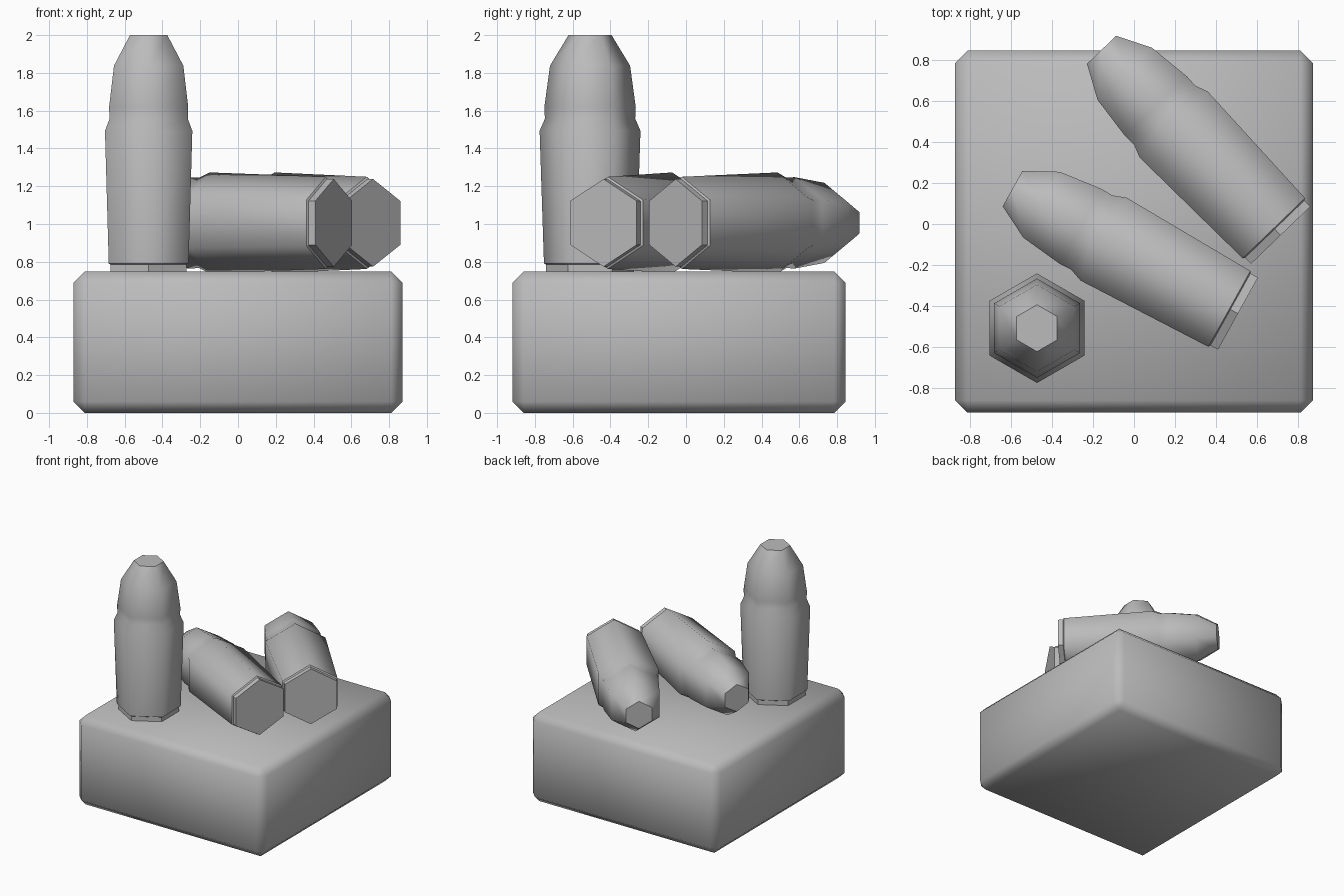
import bpy, bmesh
from math import sin, cos, pi, radians
from mathutils import Matrix, Vector

default = bpy.data.objects.get("Cube")
if default:
    bpy.data.objects.remove(default, do_unlink=True)

grey = bpy.data.materials.new("matte_grey")
grey.use_nodes = True
COLOUR = (0.5, 0.5, 0.5, 1)
grey.diffuse_color = COLOUR
grey.node_tree.nodes["Principled BSDF"].inputs["Base Color"].default_value = COLOUR

SIDES = 6
# (radius, height) from the rim to the blunt tip
PROFILE = [(0.232, 0), (0.232, 0.042), (0.244, 0.048), (0.267, 0.75), (0.239, 0.815),
           (0.242, 0.875), (0.212, 1.095), (0.114, 1.257)]


def add_object(name, bm):
    bmesh.ops.recalc_face_normals(bm, faces=bm.faces)
    mesh = bpy.data.meshes.new(name)
    bm.to_mesh(mesh)
    bm.free()
    mesh.materials.append(grey)
    obj = bpy.data.objects.new(name, mesh)
    bpy.context.collection.objects.link(obj)
    return obj


def add_cartridge(name, matrix):
    bm = bmesh.new()
    rings = []
    for radius, height in PROFILE:
        angles = [pi / 2 + 2 * pi * k / SIDES for k in range(SIDES)]
        rings.append([bm.verts.new((radius * cos(a), radius * sin(a), height)) for a in angles])
    # Flat rim and ends, smooth casing and tip
    for level, (low, high) in enumerate(zip(rings, rings[1:])):
        for k in range(SIDES):
            n = (k + 1) % SIDES
            face = bm.faces.new((low[k], low[n], high[n], high[k]))
            face.smooth = level > 1
    bm.faces.new(rings[0][::-1])
    bm.faces.new(rings[-1])
    add_object(name, bm).matrix_world = matrix


def lying(x, y, heading):
    # Axis points along the heading, one ridge points straight up
    axis = Vector((cos(radians(heading)), sin(radians(heading)), 0))
    up = Vector((0, 0, 1))
    turn = Matrix((up.cross(axis), up, axis)).transposed().to_4x4()
    return Matrix.Translation((x, y, 1.006)) @ turn


# Base block with chamfered edges and soft shading
bm = bmesh.new()
bmesh.ops.create_cube(bm, size=1)
bmesh.ops.scale(bm, vec=(1.744, 1.765, 0.748), verts=bm.verts)
bmesh.ops.translate(bm, vec=(0, -0.037, 0.374), verts=bm.verts)
bmesh.ops.bevel(bm, geom=bm.edges[:], offset=0.06, segments=1, affect='EDGES')
for face in bm.faces:
    face.smooth = True
add_object("base_block", bm)

# One standing and two lying cartridges
add_cartridge("standing_cartridge", Matrix.Translation((-0.473, -0.508, 0.743)))
add_cartridge("front_lying_cartridge", lying(0.507, -0.437, 151))
add_cartridge("back_lying_cartridge", lying(0.715, -0.055, 134))
